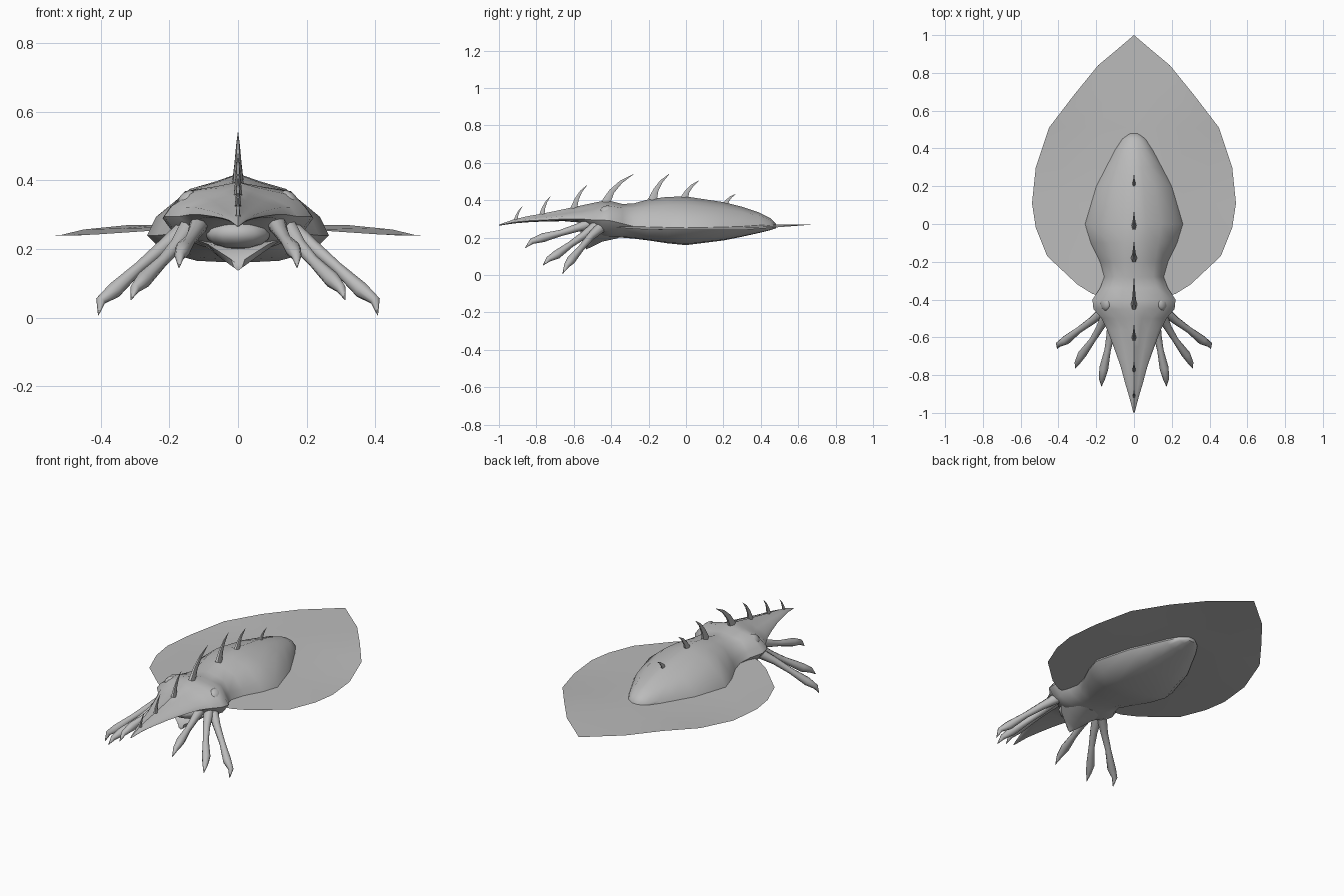
import bpy, bmesh, math
from mathutils import Vector

grey = bpy.data.materials.new("grey skin")
grey.diffuse_color = (0.5, 0.5, 0.5, 1)


def finish(bm, name, recalc=True, angle=50):
    if recalc:
        bmesh.ops.recalc_face_normals(bm, faces=bm.faces)
    mesh = bpy.data.meshes.new(name)
    bm.to_mesh(mesh)
    bm.free()
    ob = bpy.data.objects.new(name, mesh)
    bpy.context.collection.objects.link(ob)
    mesh.materials.append(grey)
    bpy.ops.object.select_all(action='DESELECT')
    ob.select_set(True)
    bpy.context.view_layer.objects.active = ob
    bpy.ops.object.shade_smooth_by_angle(angle=math.radians(angle))
    return ob


def loft(rings, name, angle=50):
    """Skin closed rings of equal size and cap both ends."""
    bm = bmesh.new()
    rows = [[bm.verts.new(p) for p in r] for r in rings]
    n = len(rows[0])
    for a, b in zip(rows, rows[1:]):
        for i in range(n):
            bm.faces.new((a[i], a[(i + 1) % n], b[(i + 1) % n], b[i]))
    bm.faces.new(rows[0])
    bm.faces.new(rows[-1])
    return finish(bm, name, angle=angle)


def tube(points, radii, sides, name, flat=1.0):
    """Tapered tube; flat squeezes it across x."""
    pts = [Vector(p) for p in points]
    rings = []
    for i, p in enumerate(pts):
        d = (pts[min(i + 1, len(pts) - 1)] - pts[max(i - 1, 0)]).normalized()
        u = (Vector((1, 0, 0)) - d * d.x).normalized()
        v = d.cross(u)
        rings.append([p + radii[i] * (u * flat * math.cos(t) + v * math.sin(t))
                      for t in (2 * math.pi * k / sides for k in range(sides))])
    return loft(rings, name)


def ball(name, loc, size, tilt=0):
    bm = bmesh.new()
    bmesh.ops.create_uvsphere(bm, u_segments=12, v_segments=8, radius=1)
    for v in bm.verts:
        x, y, z = v.co.x * size[0], v.co.y * size[1], v.co.z * size[2]
        v.co = (loc[0] + x * math.cos(tilt) - z * math.sin(tilt), loc[1] + y,
                loc[2] + x * math.sin(tilt) + z * math.cos(tilt))
    finish(bm, name)


def section(y, w, top, mid, bot, sx, sz):
    """Half section: ridge, shoulder, side, belly corner, keel; then mirrored."""
    h, d = top - mid, mid - bot
    half = [(0, top), (w * sx * 0.45, mid + h * (sz + 1) / 2), (w * sx, mid + h * sz),
            (w * 0.9, mid + h * 0.3), (w, mid), (w * 0.82, mid - d * 0.6),
            (w * 0.45, mid - d * 0.93), (0, bot)]
    full = half + [(-x, z) for x, z in half[-2:0:-1]]
    return [(x, y, z) for x, z in full]


# mantle, head and long snout in one skin: y, half width, top, side, belly
body = [
    (0.48, 0.025, 0.275, 0.26, 0.25, 0.6, 0.8), (0.45, 0.065, 0.305, 0.26, 0.24, 0.6, 0.8),
    (0.39, 0.105, 0.335, 0.255, 0.225, 0.6, 0.8), (0.30, 0.152, 0.365, 0.25, 0.205, 0.58, 0.75),
    (0.20, 0.205, 0.39, 0.245, 0.185, 0.55, 0.75), (0.00, 0.265, 0.42, 0.24, 0.16, 0.53, 0.75),
    (-0.10, 0.235, 0.418, 0.24, 0.17, 0.55, 0.75), (-0.20, 0.185, 0.405, 0.245, 0.185, 0.6, 0.75),
    (-0.28, 0.157, 0.383, 0.26, 0.195, 0.65, 0.8), (-0.34, 0.18, 0.38, 0.275, 0.20, 0.7, 0.8),
    (-0.40, 0.22, 0.395, 0.29, 0.20, 0.7, 0.75), (-0.45, 0.215, 0.395, 0.295, 0.205, 0.65, 0.65),
    (-0.50, 0.172, 0.385, 0.295, 0.235, 0.55, 0.6), (-0.56, 0.142, 0.372, 0.30, 0.28, 0.5, 0.55),
    (-0.65, 0.108, 0.353, 0.30, 0.288, 0.5, 0.5), (-0.75, 0.072, 0.332, 0.295, 0.287, 0.5, 0.5),
    (-0.85, 0.045, 0.314, 0.29, 0.282, 0.5, 0.5), (-0.92, 0.024, 0.298, 0.283, 0.276, 0.5, 0.5),
    (-1.00, 0.003, 0.27, 0.267, 0.264, 0.5, 0.5)]
loft([section(*s) for s in body], "body")

# leaf-shaped fin sheet, drooping toward the rim
outline = [(0.10, -0.40), (0.22, -0.37), (0.30, -0.32), (0.46, -0.17), (0.52, -0.02), (0.54, 0.11),
           (0.52, 0.30), (0.45, 0.51), (0.32, 0.68), (0.19, 0.84), (0.10, 0.915), (0, 1)]
cols = [-1, -0.75, -0.4, 0, 0.4, 0.75, 1]
bm = bmesh.new()
rows = []
for w, y in outline:
    row = []
    for c in cols:
        x = w * c
        droop = min(1, abs(x) / 0.45) * max(0, min(1, (0.64 - y) / 0.3))
        row.append(bm.verts.new((x, y, 0.27 - 0.03 * droop)))
    rows.append(row)
for a, b in zip(rows, rows[1:]):
    for i in range(len(cols) - 1):
        bm.faces.new((a[i], a[i + 1], b[i + 1], b[i]))
bmesh.ops.remove_doubles(bm, verts=bm.verts, dist=0.0005)
finish(bm, "fin", recalc=False)

# curved spines along the back: base y, base z, tip y, tip z, base radius
spines = [(-0.91, 0.295, -0.875, 0.365, 0.012), (-0.77, 0.325, -0.725, 0.42, 0.016),
          (-0.60, 0.355, -0.53, 0.48, 0.021), (-0.43, 0.385, -0.28, 0.54, 0.028),
          (-0.18, 0.40, -0.09, 0.54, 0.027), (-0.01, 0.41, 0.07, 0.505, 0.023),
          (0.21, 0.375, 0.265, 0.433, 0.018)]
for y0, z0, y1, z1, r in spines:
    dy, dz = y1 - y0, z1 - z0
    tube([(0, y0, z0), (0, y0 + dy * 0.22, z0 + dz * 0.4),
          (0, y0 + dy * 0.55, z0 + dz * 0.73), (0, y1, z1)],
         [r, r * 0.6, r * 0.35, 0.001], 6, "back_spine", 0.6)

# mouth bulb and pointed lower jaw
ball("mouth", (0, -0.49, 0.245), (0.095, 0.08, 0.045))
loft([[(0, y, zt), (w, y, zt + 0.015), (w * 0.6, y, (zt + zb) / 2), (0, y, zb),
       (-w * 0.6, y, (zt + zb) / 2), (-w, y, zt + 0.015)]
      for y, w, zt, zb in [(-0.36, 0.13, 0.22, 0.198), (-0.45, 0.13, 0.215, 0.178),
                           (-0.50, 0.09, 0.20, 0.152), (-0.535, 0.02, 0.155, 0.137)]], "lower_jaw")

# arms: shoulder, swell, neck, pad, knuckle, claw tip
arms = {
    "outer_arm": [(0.15, -0.45, 0.26), (0.22, -0.51, 0.205), (0.29, -0.56, 0.145),
                  (0.36, -0.615, 0.08), (0.40, -0.638, 0.05), (0.407, -0.66, 0.007)],
    "middle_arm": [(0.14, -0.47, 0.27), (0.18, -0.55, 0.21), (0.22, -0.615, 0.165),
                   (0.275, -0.69, 0.11), (0.30, -0.735, 0.085), (0.312, -0.765, 0.052)],
    "inner_arm": [(0.11, -0.50, 0.28), (0.125, -0.59, 0.25), (0.14, -0.67, 0.225),
                  (0.16, -0.765, 0.20), (0.17, -0.825, 0.18), (0.172, -0.86, 0.145)]}
for name, pts in arms.items():
    for s in (1, -1):
        tube([(s * x, y, z) for x, y, z in pts],
             [0.03, 0.021, 0.017, 0.024, 0.015, 0.001], 8, name)

# eyes on the upper sides of the head
for s in (1, -1):
    ball("eye", (s * 0.15, -0.42, 0.342), (0.022, 0.04, 0.034), -s * -0.7)
